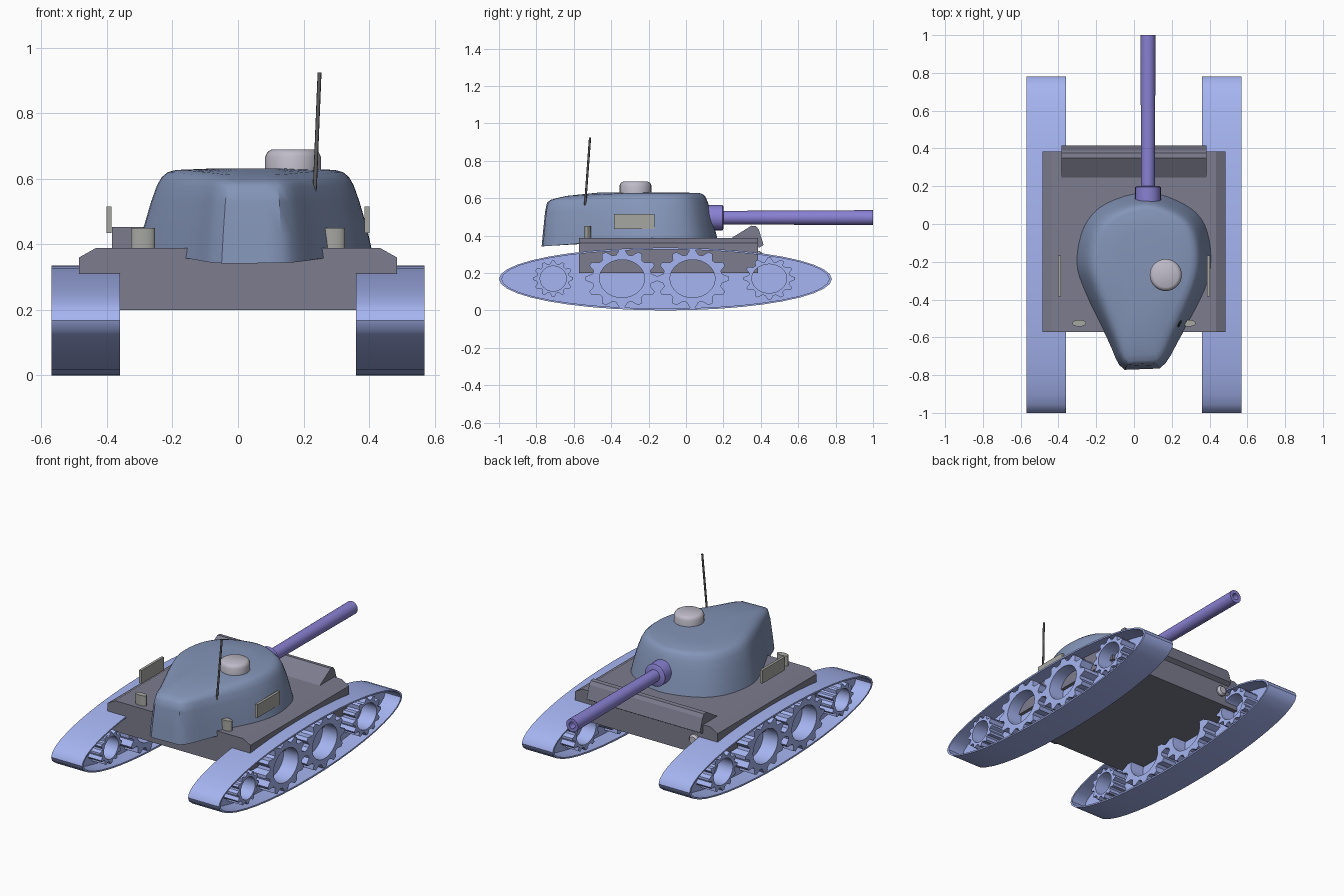
import bpy, bmesh, math
from mathutils import Vector

if "Cube" in bpy.data.objects:
    bpy.data.objects.remove(bpy.data.objects["Cube"])


def material(name, rgb):
    m = bpy.data.materials.new(name)
    m.diffuse_color = (*rgb, 1)
    m.use_nodes = True
    m.node_tree.nodes["Principled BSDF"].inputs["Base Color"].default_value = m.diffuse_color
    return m


BLUE = material("track_blue", (0.38, 0.46, 0.88))
HULL = material("hull_grey", (0.20, 0.20, 0.27))
STEEL = material("turret_steel", (0.23, 0.30, 0.48))
VIOLET = material("gun_violet", (0.25, 0.22, 0.65))
PALE = material("pale_metal", (0.52, 0.50, 0.58))
PLATE = material("plate_grey", (0.38, 0.38, 0.36))
DARK = material("antenna_dark", (0.1, 0.1, 0.1))


def loft(name, rings, mat, closed=False, smooth=None):
    """Skin equal-length rings of points; capped ends, or closed on itself."""
    bm = bmesh.new()
    vs = [[bm.verts.new(p) for p in r] for r in rings]
    n = len(vs[0])
    pairs = list(zip(vs, vs[1:])) + ([(vs[-1], vs[0])] if closed else [])
    for a, b in pairs:
        for i in range(n):
            j = (i + 1) % n
            bm.faces.new((a[i], a[j], b[j], b[i]))
    if not closed:
        bm.faces.new(vs[0])
        bm.faces.new(vs[-1])
    bmesh.ops.recalc_face_normals(bm, faces=bm.faces)
    me = bpy.data.meshes.new(name)
    bm.to_mesh(me)
    bm.free()
    me.materials.append(mat)
    ob = bpy.data.objects.new(name, me)
    bpy.context.collection.objects.link(ob)
    if smooth:
        bpy.ops.object.select_all(action='DESELECT')
        ob.select_set(True)
        bpy.context.view_layer.objects.active = ob
        bpy.ops.object.shade_smooth_by_angle(angle=math.radians(smooth))
    return ob


def mirror_x(ob):
    ob.modifiers.new("Mirror", 'MIRROR').use_axis = (True, False, False)
    return ob


def ellipse(cy, cz, ry, rz, n):
    return [(cy + ry * math.cos(2 * math.pi * i / n),
             cz + rz * math.sin(2 * math.pi * i / n)) for i in range(n)]


def at_x(profile, x):
    return [(x, y, z) for y, z in profile]


def at_y(profile, y):
    return [(x, y, z) for x, z in profile]


def at_z(profile, z):
    return [(x, y, z) for x, y in profile]


def hollow(name, outer, inner, x0, x1, mat, smooth=35):
    """Ring-shaped solid running along x."""
    return loft(name, [at_x(outer, x0), at_x(outer, x1), at_x(inner, x1), at_x(inner, x0)],
                mat, True, smooth)


def box(name, x, y, z, mat):
    p = [(y[0], z[0]), (y[1], z[0]), (y[1], z[1]), (y[0], z[1])]
    return loft(name, [at_x(p, x[0]), at_x(p, x[1])], mat)


# Tracks: thin elliptical belt with a recessed web
CY, CZ = -0.11, 0.168
mirror_x(hollow("track_belt", ellipse(CY, CZ, 0.89, 0.168, 40),
                ellipse(CY, CZ, 0.875, 0.158, 40), 0.36, 0.57, BLUE))
web = ellipse(CY, CZ, 0.88, 0.162, 40)
mirror_x(loft("track_web", [at_x(web, 0.455), at_x(web, 0.465)], BLUE))

# Toothed wheels: (y, tooth radii, hole radii)
for k, (y, ry, rz, hy, hz) in enumerate([(-0.71, 0.107, 0.097, 0.07, 0.067),
                                         (-0.342, 0.195, 0.158, 0.12, 0.101),
                                         (0.035, 0.195, 0.158, 0.12, 0.101),
                                         (0.445, 0.137, 0.112, 0.093, 0.077)]):
    teeth, n = [], 48
    for i in range(n):
        a = 2 * math.pi * (i - 0.5) / n
        f = 1.0 if i % 4 < 2 else 0.82
        teeth.append((y + ry * f * math.cos(a), 0.17 + rz * f * math.sin(a)))
    hole = [(y + hy * math.cos(2 * math.pi * (i - 0.5) / n),
             0.17 + hz * math.sin(2 * math.pi * (i - 0.5) / n)) for i in range(n)]
    mirror_x(hollow(f"wheel_{k + 1}", teeth, hole, 0.365, 0.565, BLUE, 12))

# Hull with chamfered shoulders, and the sloped deck at the gun end
half = [(0.485, 0.2), (0.485, 0.36), (0.435, 0.388)]
hull = half + [(-x, z) for x, z in reversed(half)]
loft("hull", [at_y(hull, -0.572), at_y(hull, 0.385)], HULL)
deck = [(0.24, 0.385), (0.35, 0.453), (0.375, 0.45), (0.39, 0.43), (0.415, 0.35),
        (0.39, 0.335), (0.37, 0.36)]
loft("sloped_deck", [at_x(deck, -0.385), at_x(deck, 0.385)], HULL)

# Turret: smoothed plan outline, lofted upward with a rounded shoulder
plan = [(0.07, 0.17), (0.27, 0.105), (0.375, 0.0), (0.41, -0.18), (0.375, -0.35),
        (0.245, -0.6), (0.135, -0.765), (-0.05, -0.772), (-0.14, -0.61),
        (-0.26, -0.36), (-0.305, -0.2), (-0.265, -0.01), (-0.15, 0.11)]
outline = []
for i in range(len(plan)):
    p0, p1, p2, p3 = [Vector(plan[(i + k) % len(plan)]) for k in (-1, 0, 1, 2)]
    if p1.y < -0.7 and p2.y < -0.7:      # blunt flat nose
        p0, p3 = p1 * 2 - p2, p2 * 2 - p1
    for t in (0, 0.25, 0.5, 0.75):
        outline.append(0.5 * (2 * p1 + (p2 - p0) * t + (2 * p0 - 5 * p1 + 4 * p2 - p3) * t * t
                              + (3 * p1 - p0 - 3 * p2 + p3) * t ** 3))
rings = []
# height, side scale, gun-end scale, nose scale, nose drop
for z, sx, sr, sf, drop in [(0.375, 1, 1, 1, 0.033), (0.45, 0.955, 0.95, 0.985, 0.02),
                            (0.53, 0.89, 0.90, 0.967, 0.0), (0.58, 0.84, 0.855, 0.95, 0.005),
                            (0.605, 0.80, 0.825, 0.92, 0.015), (0.62, 0.75, 0.79, 0.86, 0.02),
                            (0.627, 0.68, 0.74, 0.77, 0.015), (0.631, 0.4, 0.45, 0.45, 0.0)]:
    ring = []
    for x, y in outline:
        dy = y + 0.2
        nose = max(0, min(1, (-0.35 - y) / 0.42))
        ring.append((0.055 + (x - 0.055) * sx, -0.2 + dy * (sr if dy > 0 else sf),
                     z - drop * nose))
    rings.append(ring)
loft("turret", rings, STEEL, smooth=40)

# Hatch with a rounded rim
loft("hatch", [at_z(ellipse(0.168, -0.27, r, r, 28), z) for r, z in
               ((0.085, 0.62), (0.085, 0.668), (0.078, 0.682), (0.066, 0.689))],
     PALE, smooth=35)

# Gun: collar, and barrel with a bored muzzle
GX, GZ = 0.074, 0.496
loft("gun_collar", [at_y(ellipse(GX, GZ, r, r, 24), y) for r, y in
                    ((0.068, 0.06), (0.068, 0.195), (0.06, 0.2))], VIOLET, smooth=35)
loft("gun_barrel", [at_y(ellipse(GX, GZ, r, r, 24), y) for r, y in
                    ((0.036, 0.15), (0.040, 1.0), (0.02, 1.0), (0.02, 0.85))],
     VIOLET, smooth=35)

# Antenna
loft("antenna", [[(x + cx, y + cy, z) for x, y in ellipse(0, 0, r, r, 8)] for cx, cy, z, r in
                 ((0.234, -0.54, 0.555, 0.006), (0.249, -0.513, 0.925, 0.006))],
     DARK, smooth=50)

# Oval stacks on the nose end of the hull and side plates
mirror_x(loft("oval_stack", [at_z(ellipse(0.29, -0.525, 0.037, 0.018, 20), z)
                             for z in (0.38, 0.45)], PLATE, smooth=35))
mirror_x(box("side_plate", (0.386, 0.402), (-0.385, -0.168), (0.434, 0.515), PLATE))

# Round lamps on the gun-end face of the hull
mirror_x(loft("lamp", [at_y(ellipse(0.33, 0.285, r, r, 16), y) for r, y in
                       ((0.032, 0.37), (0.032, 0.395), (0.022, 0.408))], PALE, smooth=35))
